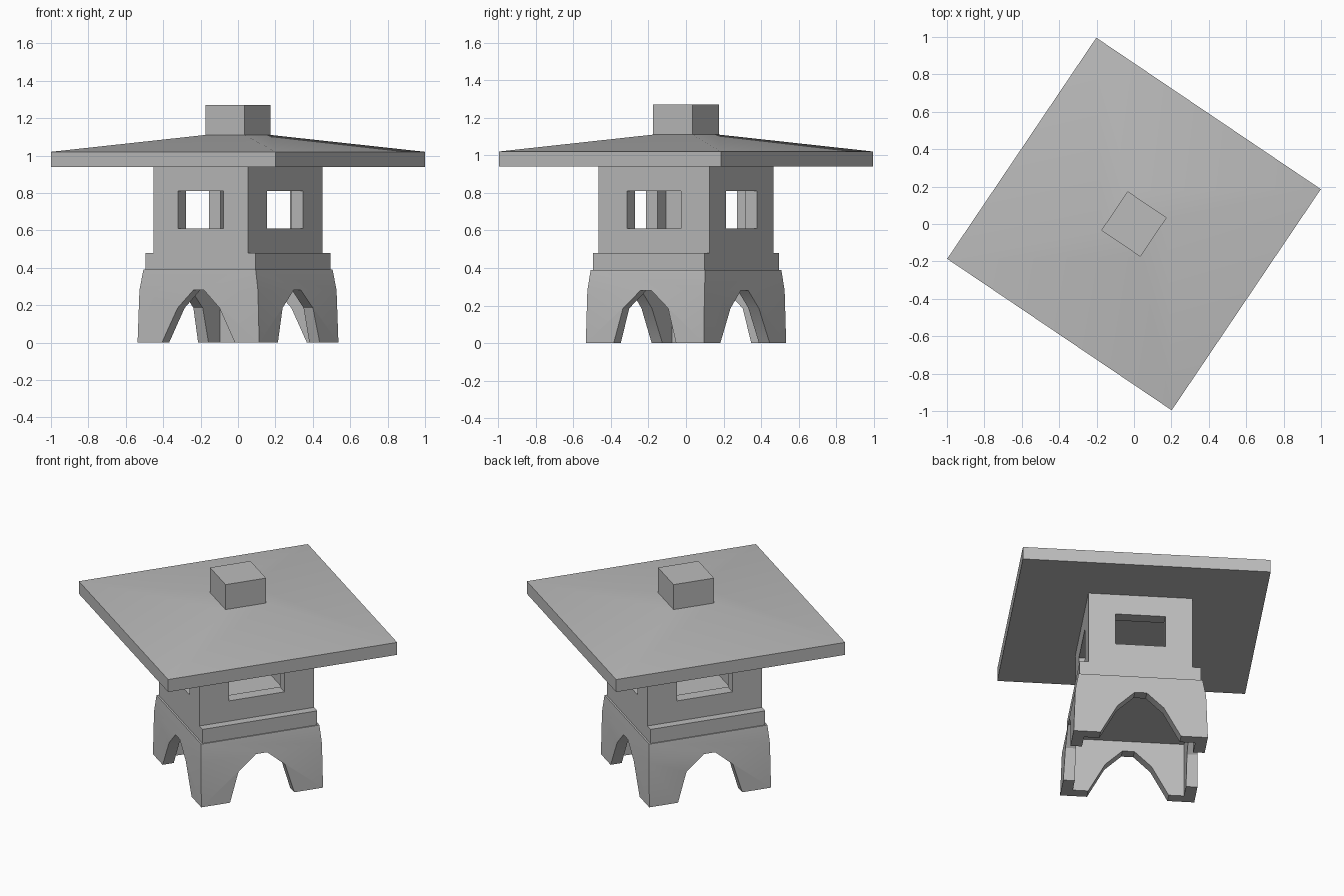
import bpy, bmesh, math

cube = bpy.data.objects.get("Cube")
if cube:
    bpy.data.objects.remove(cube, do_unlink=True)

TURN = math.radians(-34)  # the whole lantern stands turned about z

stone = bpy.data.materials.new("grey stone")
GREY = (0.5, 0.5, 0.5, 1)
stone.diffuse_color = GREY
stone.use_nodes = True
stone.node_tree.nodes["Principled BSDF"].inputs["Base Color"].default_value = GREY


def finish(name, bm):
    bmesh.ops.recalc_face_normals(bm, faces=bm.faces)
    mesh = bpy.data.meshes.new(name)
    bm.to_mesh(mesh)
    bm.free()
    mesh.materials.append(stone)
    obj = bpy.data.objects.new(name, mesh)
    bpy.context.collection.objects.link(obj)
    obj.rotation_euler.z = TURN
    return obj


def tower(name, rings):
    """Stack of rectangles (half x, half y, z), joined and capped."""
    bm = bmesh.new()
    loops = [[bm.verts.new((sx * hx, sy * hy, z))
              for sx, sy in ((-1, -1), (1, -1), (1, 1), (-1, 1))]
             for hx, hy, z in rings]
    bm.faces.new(loops[0])
    bm.faces.new(loops[-1])
    for low, high in zip(loops, loops[1:]):
        for i in range(4):
            j = (i + 1) % 4
            bm.faces.new((low[i], low[j], high[j], high[i]))
    return finish(name, bm)


def arch(name, half_profile, along_x):
    """Long mirrored prism that cuts a faceted arch through both sides."""
    outline = half_profile + [(-w, z) for w, z in reversed(half_profile)]
    bm = bmesh.new()
    ends = []
    for d in (-1, 1):
        ends.append([bm.verts.new((d, w, z) if along_x else (w, d, z))
                     for w, z in outline])
        bm.faces.new(ends[-1])
    n = len(outline)
    for i in range(n):
        j = (i + 1) % n
        bm.faces.new((ends[0][i], ends[0][j], ends[1][j], ends[1][i]))
    return finish(name, bm)


def cut(obj, cutters):
    bpy.context.view_layer.objects.active = obj
    for cutter in cutters:
        cutter.hide_render = True
        mod = obj.modifiers.new("cut", "BOOLEAN")
        mod.operation = "DIFFERENCE"
        mod.solver = "EXACT"
        mod.object = cutter
        bpy.ops.object.modifier_apply(modifier=mod.name)
        bpy.data.objects.remove(cutter, do_unlink=True)


# Hollow foot with four arched openings
foot = tower("arched_foot", [(0.392, 0.379, 0), (0.382, 0.376, 0.28), (0.362, 0.368, 0.39)])
cut(foot, [
    tower("foot_hollow", [(0.325, 0.31, -0.1), (0.325, 0.31, 0.345)]),
    arch("front_arch", [(0.25, -0.05), (0.235, 0), (0.135, 0.185), (0.035, 0.28)], False),
    arch("side_arch", [(0.215, -0.05), (0.2, 0), (0.145, 0.185), (0.035, 0.28)], True),
])

# Ledge between foot and fire box
ledge = tower("ledge", [(0.355, 0.357, 0.38), (0.355, 0.357, 0.48)])

# Fire box with a window in each wall
box = tower("fire_box", [(0.304, 0.357, 0.48), (0.304, 0.357, 0.94)])
cut(box, [
    tower("box_hollow", [(0.229, 0.282, 0.4), (0.229, 0.282, 1.0)]),
    tower("front_windows", [(0.146, 1, 0.61), (0.146, 1, 0.81)]),
    tower("side_windows", [(1, 0.173, 0.61), (1, 0.173, 0.81)]),
])

# Wide sloping roof and its square cap
roof = tower("roof", [(0.724, 0.713, 0.94), (0.724, 0.713, 1.02), (0.126, 0.126, 1.11)])
cap = tower("roof_cap", [(0.126, 0.126, 1.1), (0.126, 0.126, 1.27)])

# Soft shading on shallow bends, crisp corners elsewhere
bpy.ops.object.select_all(action="DESELECT")
for part in (foot, ledge, box, roof, cap):
    part.select_set(True)
bpy.context.view_layer.objects.active = roof
bpy.ops.object.shade_smooth_by_angle(angle=math.radians(30))
